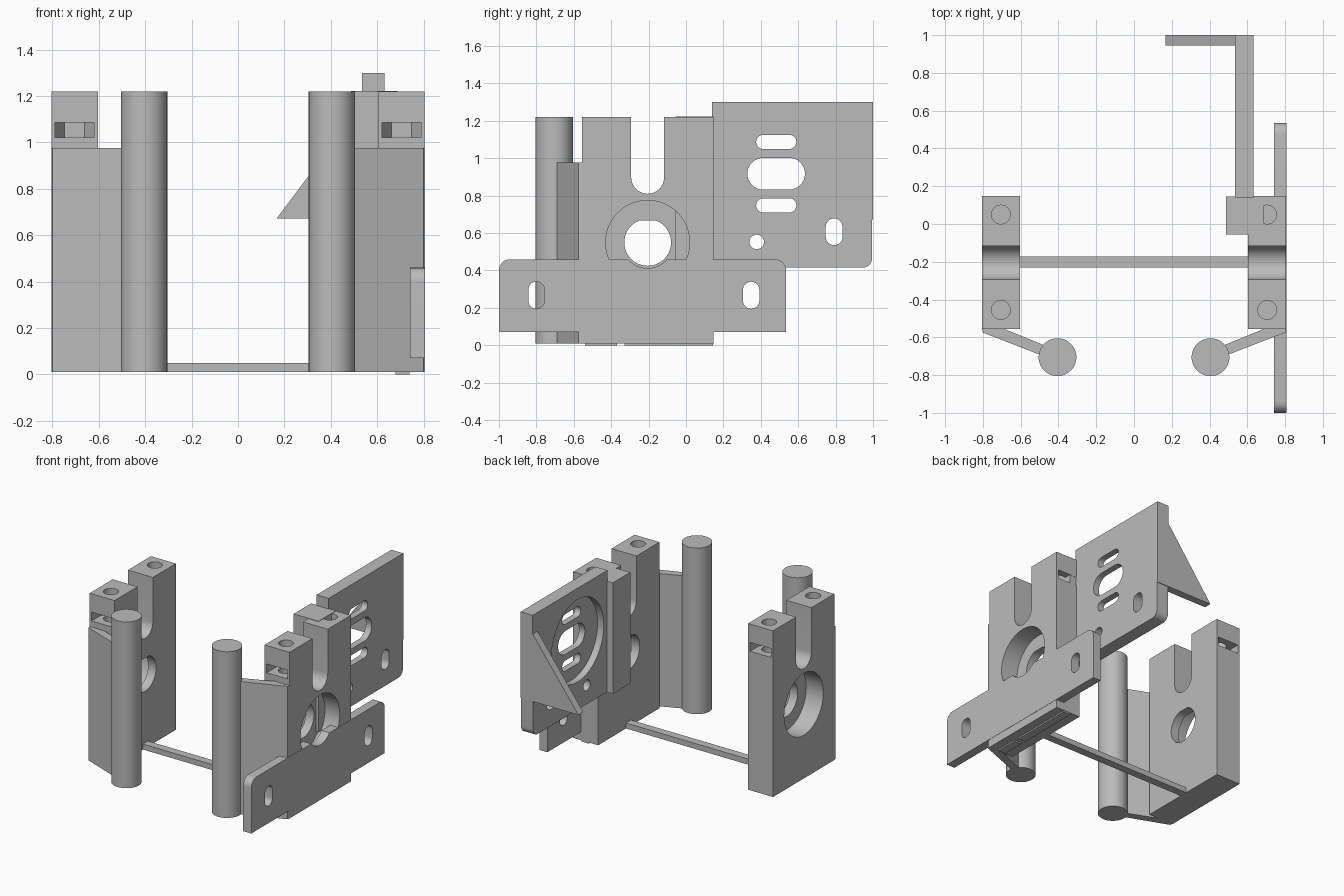
import bpy, bmesh
from math import sin, cos, pi
from mathutils import Vector

cube = bpy.data.objects.get("Cube")
if cube:
    bpy.data.objects.remove(cube, do_unlink=True)

GREY = (0.5, 0.5, 0.5, 1)
mat = bpy.data.materials.new("plain grey")
mat.use_nodes = True
mat.diffuse_color = GREY
mat.node_tree.nodes["Principled BSDF"].inputs["Base Color"].default_value = GREY


def prism(name, pts, axis, a, b):
    """Extrude a 2D outline along an axis: x uses (y,z), y uses (x,z), z uses (x,y)."""
    lo, hi = min(a, b), max(a, b)
    i = "xyz".index(axis)
    bm = bmesh.new()
    verts = []
    for p in pts:
        co = list(p)
        co.insert(i, lo)
        verts.append(bm.verts.new(co))
    face = bm.faces.new(verts)
    ext = bmesh.ops.extrude_face_region(bm, geom=[face])["geom"]
    move = Vector((0, 0, 0))
    move[i] = hi - lo
    bmesh.ops.translate(bm, vec=move, verts=[g for g in ext if isinstance(g, bmesh.types.BMVert)])
    bmesh.ops.recalc_face_normals(bm, faces=bm.faces[:])
    mesh = bpy.data.meshes.new(name)
    bm.to_mesh(mesh)
    bm.free()
    mesh.materials.append(mat)
    ob = bpy.data.objects.new(name, mesh)
    bpy.context.collection.objects.link(ob)
    return ob


def rect(u0, u1, v0, v1):
    return [(u0, v0), (u1, v0), (u1, v1), (u0, v1)]


def arc(u, v, r, start, end, n=16):
    return [(u + r * cos(start + (end - start) * k / n),
             v + r * sin(start + (end - start) * k / n)) for k in range(n + 1)]


def circle(u, v, r, n=48):
    return arc(u, v, r, 0, 2 * pi, n)[:-1]


def slot(u0, u1, v0, v1):
    """Outline with fully rounded ends along its longer direction."""
    cu, cv = (u0 + u1) / 2, (v0 + v1) / 2
    if u1 - u0 > v1 - v0:
        r = (v1 - v0) / 2
        return arc(u1 - r, cv, r, -pi / 2, pi / 2) + arc(u0 + r, cv, r, pi / 2, 1.5 * pi)
    r = (u1 - u0) / 2
    return arc(cu, v1 - r, r, 0, pi) + arc(cu, v0 + r, r, pi, 2 * pi)


def cut(ob, cutters):
    bpy.context.view_layer.objects.active = ob
    for c in cutters:
        c.hide_render = True
        mod = ob.modifiers.new("cut", "BOOLEAN")
        mod.operation, mod.solver, mod.object = "DIFFERENCE", "EXACT", c
        bpy.ops.object.modifier_apply(modifier=mod.name)
        bpy.data.objects.remove(c, do_unlink=True)
    smooth(ob)


def smooth(ob):
    bpy.ops.object.select_all(action="DESELECT")
    ob.select_set(True)
    bpy.context.view_layer.objects.active = ob
    bpy.ops.object.shade_smooth_by_angle(angle=0.5)


BASE, TOP = 0.01, 1.22
CY, CZ = -0.205, 0.55          # axle hole centre
BACK, FRONT = 0.148, -0.557    # upright depth

# Mirrored uprights, guide posts and webs
for side, s in (("left", 1), ("right", -1)):
    block = prism(side + "_upright", rect(FRONT, BACK, BASE, TOP), "x", s * 0.604, s * 0.805)
    flat_top = [(y, min(z, 0.668)) for y, z in circle(CY, CZ, 0.125)]
    cutters = [
        prism("axle_slot", slot(CY - 0.088, CY + 0.088, 0.81, 1.6), "x", s * 0.5, s * 0.9),
        prism("axle_hole", flat_top, "x", s * 0.5, s * 0.9),
        prism("bearing_recess", circle(CY, CZ, 0.225), "x", s * 0.668, s * 0.9),
    ]
    # screw holes with hexagonal nut traps open to the front and back
    for y, outer in ((-0.455, -0.7), (0.05, 0.3)):
        x = s * 0.705
        cutters.append(prism("screw_hole", circle(x, y, 0.05, 24), "z", 0.92, 1.4))
        cutters.append(prism("nut_trap", circle(x, y, 0.085, 6), "z", 1.022, 1.086))
        cutters.append(prism("nut_entry", rect(x - 0.085, x + 0.085, min(y, outer), max(y, outer)),
                             "z", 1.022, 1.086))
    cut(block, cutters)

    smooth(prism(side + "_guide_post", circle(s * 0.405, -0.705, 0.1), "z", BASE, TOP))
    web = [(0.805, -0.55), (0.80, -0.575), (0.42, -0.722), (0.42, -0.665), (0.70, -0.55)]
    prism(side + "_post_web", [(s * x, y) for x, y in web], "z", BASE, 0.977)

# Tie bar between the uprights
prism("tie_bar", rect(-0.61, 0.61, -0.23, -0.172), "z", BASE, 0.05)

# Side mounting plate with rounded top corners and bolt slots
R = 0.06
outline = ([(-1, 0.07), (0.535, 0.07)] + arc(0.535 - R, 0.46 - R, R, 0, pi / 2, 8)
           + arc(-1 + R, 0.46 - R, R, pi / 2, pi, 8))
plate = prism("mounting_plate", outline, "x", 0.742, 0.807)
cut(plate, [
    prism("front_slot", slot(-0.843, -0.757, 0.195, 0.34), "x", 0.6, 0.9),
    prism("back_slot", slot(0.305, 0.392, 0.195, 0.34), "x", 0.6, 0.9),
    prism("bearing_relief", circle(CY, CZ, 0.138), "x", 0.6, 0.9),
])

# Foot strips under the left upright
for y0, y1 in ((-0.54, -0.37), (-0.33, 0.145)):
    prism("foot_strip", rect(0.68, 0.74, y0, y1), "z", 0, 0.02)

# Bracket block joining the motor plate to the upright
prism("bracket_block", rect(0.487, 0.687, -0.055, 0.146), "z", 0.415, 1.223)

# Motor plate with a round recess on its inner side
R = 0.05
outline = ([(0.14, 0.415)] + arc(0.995 - R, 0.415 + R, R, -pi / 2, 0, 8)
           + [(0.995, 1.3), (0.14, 1.3)])
motor = prism("motor_plate", outline, "x", 0.535, 0.632)
openings = [(0.375, 0.59, 1.05, 1.125), (0.375, 0.59, 0.71, 0.786),
            (0.328, 0.636, 0.832, 1.002), (0.747, 0.837, 0.535, 0.678)]
cut(motor, [prism("motor_recess", circle(0.482, 0.917, 0.3, 64), "x", 0.4, 0.585)]
    + [prism("motor_slot", slot(*o), "x", 0.4, 0.8) for o in openings]
    + [prism("motor_hole", circle(0.378, 0.553, 0.039, 24), "x", 0.4, 0.8)])

# Triangular gusset at the back end of the motor plate
prism("gusset", [(0.167, 0.673), (0.54, 0.673), (0.54, 1.17)], "y", 0.944, 1.0)
prism("gusset_root", rect(0.535, 0.632, 0.673, 1.3), "y", 0.944, 1.0)
